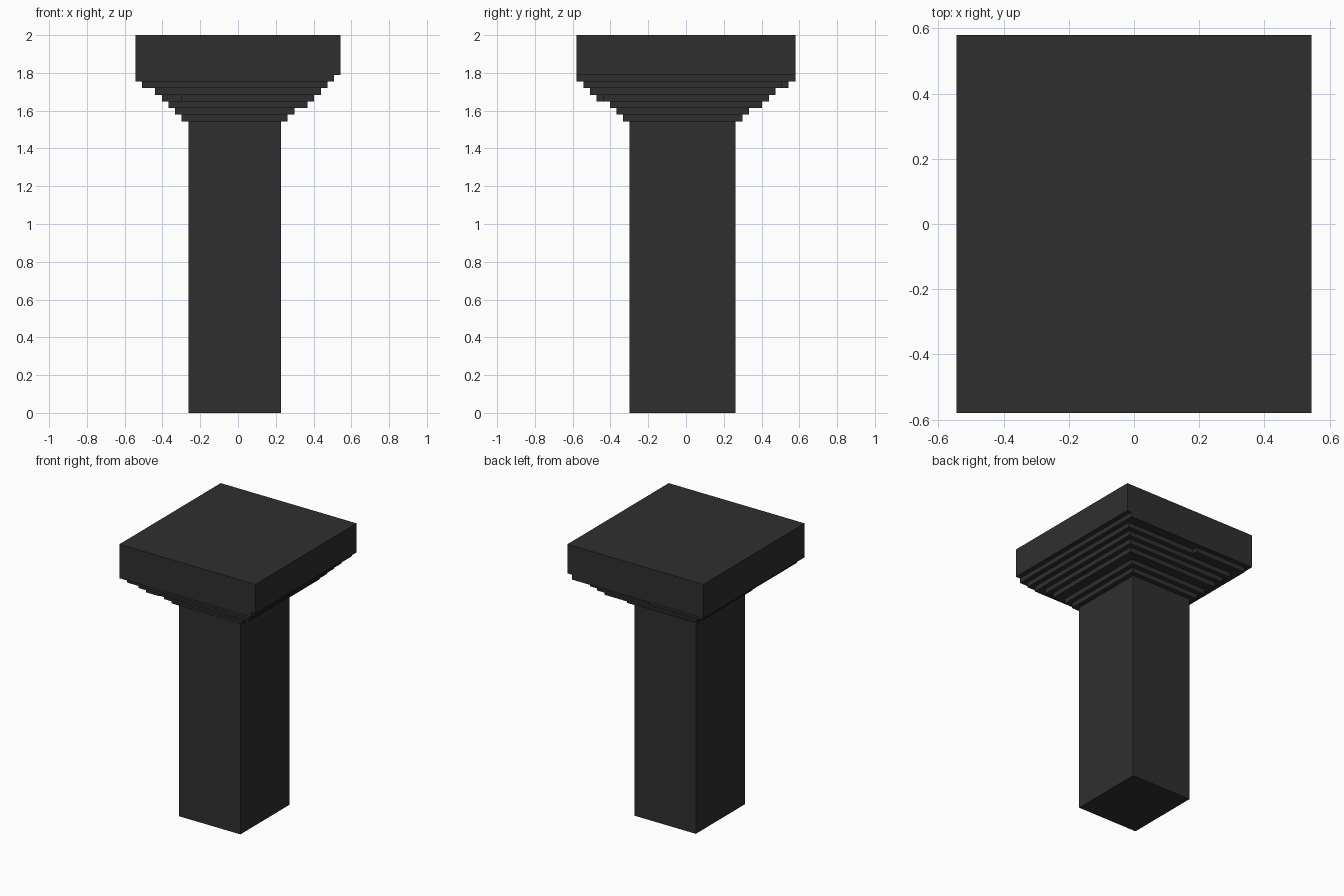
import bpy, bmesh

if "Cube" in bpy.data.objects:
    bpy.data.objects.remove(bpy.data.objects["Cube"])

U = 2 / 57  # block size: the model is 57 blocks tall

mat = bpy.data.materials.new("charcoal stone")
mat.diffuse_color = (0.028, 0.028, 0.028, 1)
mat.use_nodes = True
mat.node_tree.nodes["Principled BSDF"].inputs["Base Color"].default_value = mat.diffuse_color


def stepped_shell(name, rings, cap_bottom=False, cap_top=False):
    """Bridge a stack of rectangles (x0, x1, y0, y1, z), in blocks."""
    bm = bmesh.new()
    loops = [[bm.verts.new((x * U, y * U, z * U)) for x, y in
              ((x0, y0), (x1, y0), (x1, y1), (x0, y1))]
             for x0, x1, y0, y1, z in rings]
    for a, b in zip(loops, loops[1:]):
        for i in range(4):
            j = (i + 1) % 4
            bm.faces.new((a[i], a[j], b[j], b[i]))
    if cap_bottom:
        bm.faces.new(loops[0][::-1])
    if cap_top:
        bm.faces.new(loops[-1])
    # drop empty faces where two steps share a side
    bm.normal_update()
    flat = [f for f in bm.faces if f.calc_area() < 1e-7]
    bmesh.ops.delete(bm, geom=flat, context='FACES')
    me = bpy.data.meshes.new(name)
    bm.to_mesh(me)
    bm.free()
    me.materials.append(mat)
    ob = bpy.data.objects.new(name, me)
    bpy.context.collection.objects.link(ob)
    return ob


def box(name, x0, x1, y0, y1, z0, z1):
    r = (x0, x1, y0, y1)
    return stepped_shell(name, [r + (z0,), r + (z1,)], True, True)


# Square shaft
shaft = (-7.5, 6.5, -8.5, 7.5)
stepped_shell("column_shaft", [shaft + (0,), shaft + (44,)], cap_bottom=True)

# Corbelled courses, one block high each, from the shaft up to the slab
courses = [
    (-8.5, 7.5, -9.5, 8.5),
    (-9.5, 8.5, -10.5, 9.5),
    (-10.5, 10.5, -11.5, 11.5),
    (-11.5, 11.5, -12.5, 12.5),
    (-12.5, 12.5, -14.5, 13.5),
    (-14.5, 13.5, -15.5, 14.5),
    (-15.5, 14.5, -16.5, 16.5),
]
slab = (-15.5, 15.5, -16.5, 16.5)
rings = [shaft + (44,)]
for i, c in enumerate(courses):
    rings += [c + (44 + i,), c + (45 + i,)]
rings.append(slab + (51,))
stepped_shell("corbel_courses", rings)

# Top slab
stepped_shell("top_slab", [slab + (51,), slab + (57,)], cap_top=True)

# Uneven ledges where a course sticks out by one block
box("front_ledge", -11.5, -8.5, -13.5, -12.5, 47, 48)
box("back_ledge", -14.5, -2.5, 14.5, 15.5, 49, 50)
